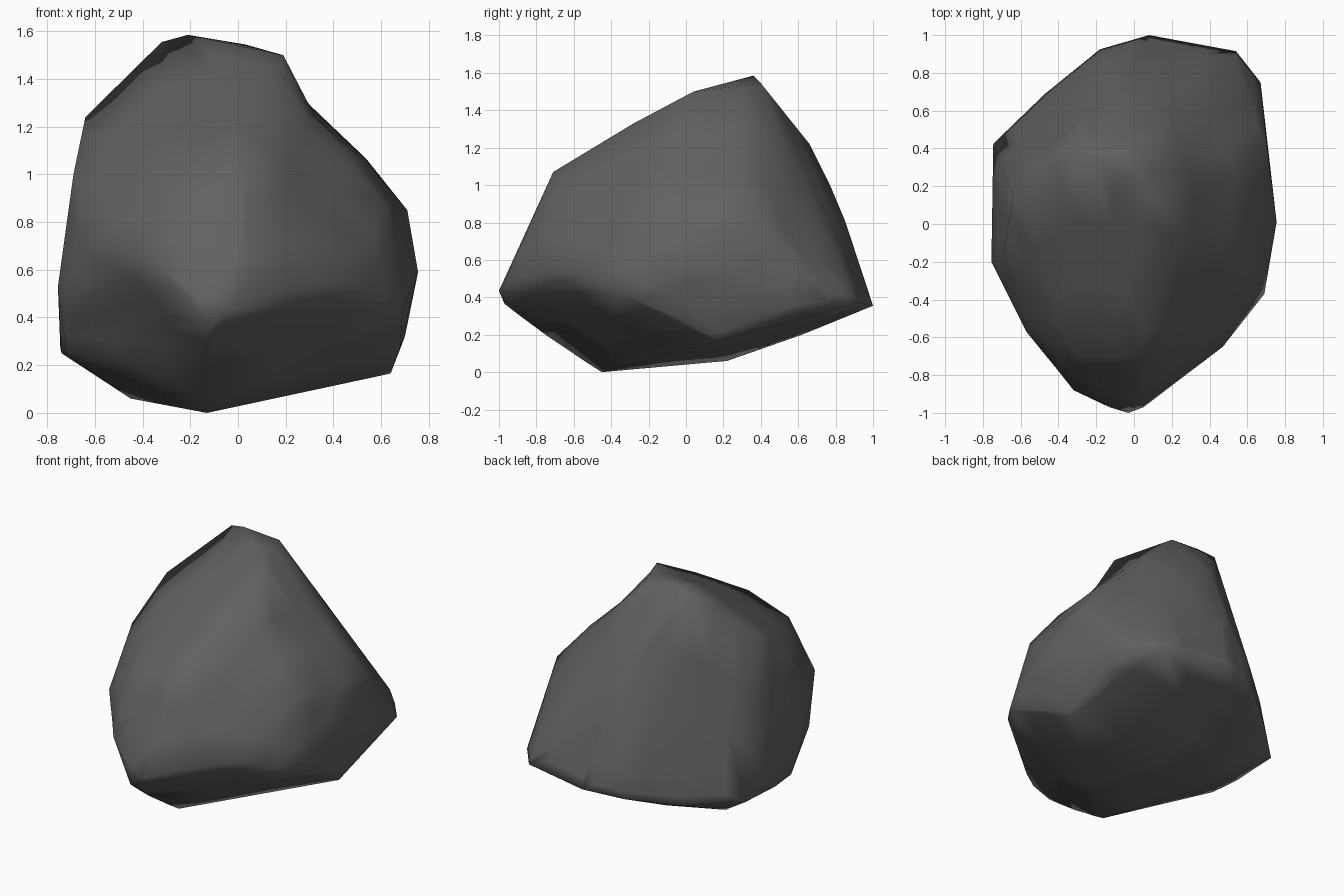
import bpy, bmesh, math
from mathutils import Vector

cube = bpy.data.objects.get("Cube")
if cube:
    bpy.data.objects.remove(cube, do_unlink=True)

# Corner points of the boulder, grouped by region
crown = [(-.32, .39, 1.555), (-.21, .36, 1.585), (.03, .4, 1.545), (.19, .04, 1.5),
         (.12, -.28, 1.33), (-.64, .15, 1.24)]
front = [(.03, -.71, 1.07), (-.29, -.69, .98), (-.57, -.57, .74), (-.32, -.88, .6),
         (-.03, -1, .435), (.05, -.97, .48), (-.13, -.97, .365), (.47, -.65, .57)]
flanks = [(-.69, -.15, 1.0), (-.755, -.2, .53), (-.74, .1, .25), (-.72, -.1, .25),
          (-.68, -.35, .47), (-.745, .425, .27), (.71, .37, .85), (.62, -.26, .88),
          (.69, -.37, .43), (.755, .01, .59), (.7, .25, .32), (.68, 0, .275)]
back = [(.08, 1, .355), (.54, .915, .37), (.67, .75, .38), (-.18, .925, .33),
        (-.47, .69, .27), (-.29, .62, .2), (-.45, .67, .45), (-.17, .91, .48),
        (-.08, .66, 1.22), (-.05, .77, 1), (0, .85, .81), (.08, .93, .56), (.54, .86, .49)]
base = [(-.13, -.45, 0), (-.45, .22, .06), (.64, .17, .165), (-.15, -.74, .185)]

# Hollows: centre, radius, depth
hollows = [((.35, .06, 1.28), .28, .07), ((.38, -.4, .82), .3, .03),
           ((-.42, -.62, .32), .4, .05)]

# Wrap the corners in a hull and split its faces
bm = bmesh.new()
for p in crown + front + flanks + back + base:
    bm.verts.new(p)
bmesh.ops.convex_hull(bm, input=bm.verts)
bmesh.ops.delete(bm, geom=[v for v in bm.verts if not v.link_faces], context='VERTS')
bmesh.ops.recalc_face_normals(bm, faces=bm.faces)
bmesh.ops.subdivide_edges(bm, edges=bm.edges, cuts=2, use_grid_fill=True)
bmesh.ops.triangulate(bm, faces=bm.faces)

# Press in the hollows
bm.normal_update()
for centre, radius, depth in hollows:
    for v in bm.verts:
        d = (v.co - Vector(centre)).length / radius
        if d < 1:
            v.co -= v.normal * depth * (1 - d * d) ** 2

mesh = bpy.data.meshes.new("boulder")
bm.to_mesh(mesh)
bm.free()
boulder = bpy.data.objects.new("boulder", mesh)
bpy.context.collection.objects.link(boulder)
mesh.shade_smooth()

# Dark grey stone
stone = bpy.data.materials.new("dark_grey_stone")
stone.use_nodes = True
colour = (.12, .12, .12, 1)
stone.diffuse_color = colour
stone.node_tree.nodes["Principled BSDF"].inputs["Base Color"].default_value = colour
mesh.materials.append(stone)
